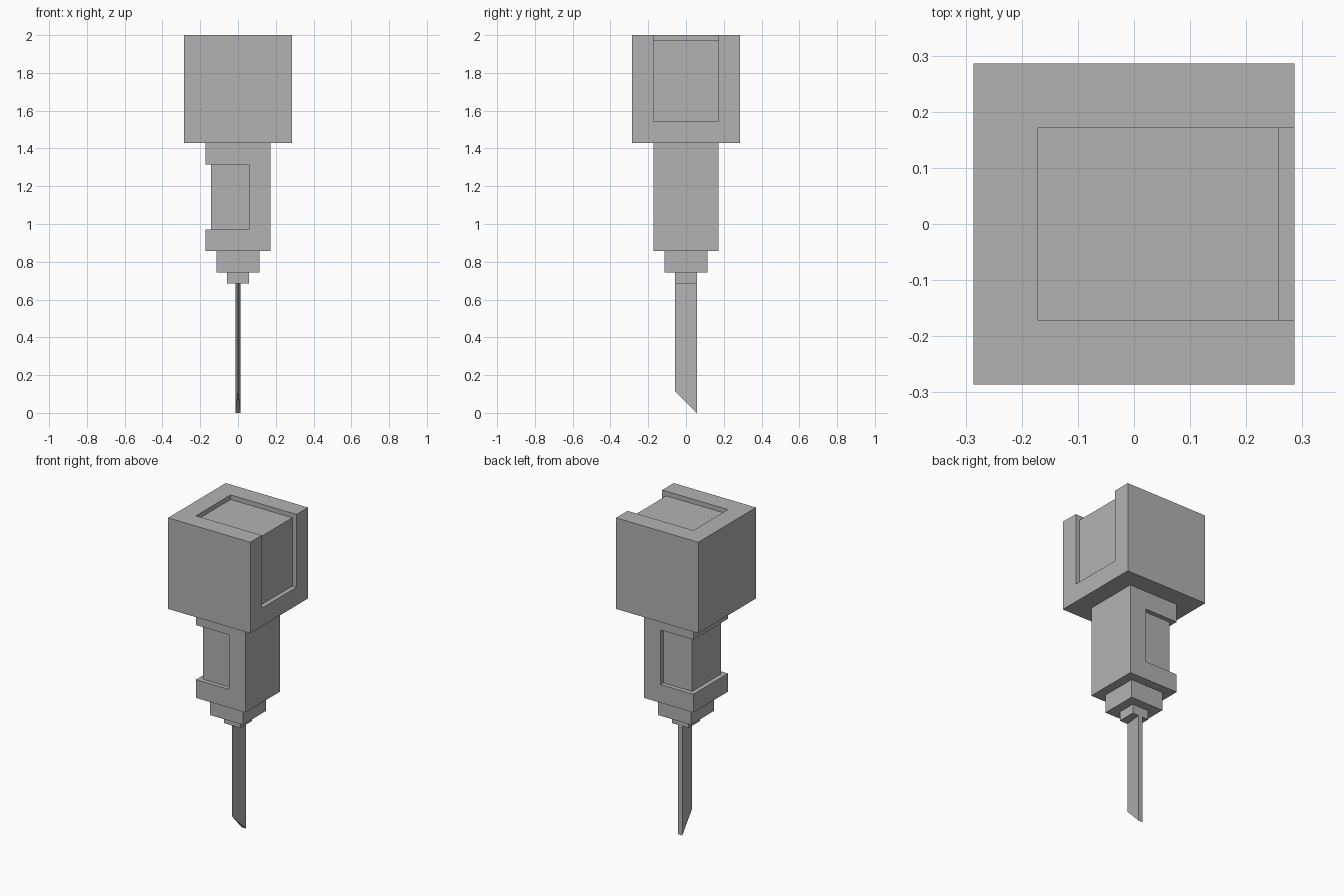
import bpy, bmesh
from mathutils import Vector

cube = bpy.data.objects.get("Cube")
if cube:
    bpy.data.objects.remove(cube, do_unlink=True)

U = 2 / 70  # one design unit: the model is 70 units tall

grey = bpy.data.materials.new("plain_grey")
grey.use_nodes = True
COLOUR = (0.448, 0.448, 0.448, 1)
grey.diffuse_color = COLOUR
grey.node_tree.nodes["Principled BSDF"].inputs["Base Color"].default_value = COLOUR


def prism(name, profile, lo, hi, axis="Z"):
    """Extrude a profile, in design units, along Z (xy profile) or Y (xz profile)."""
    def place(p, h):
        return Vector((p[0], p[1], h) if axis == "Z" else (p[0], h, p[1])) * U
    bm = bmesh.new()
    face = bm.faces.new([bm.verts.new(place(p, lo)) for p in profile])
    ext = bmesh.ops.extrude_face_region(bm, geom=[face])
    top = [g for g in ext["geom"] if isinstance(g, bmesh.types.BMVert)]
    bmesh.ops.translate(bm, verts=top, vec=place((0, 0), hi - lo))
    bmesh.ops.recalc_face_normals(bm, faces=bm.faces[:])
    mesh = bpy.data.meshes.new(name)
    bm.to_mesh(mesh)
    bm.free()
    mesh.materials.append(grey)
    obj = bpy.data.objects.new(name, mesh)
    bpy.context.collection.objects.link(obj)
    return obj


def block(name, half, lo, hi):
    square = [(-half, -half), (half, -half), (half, half), (-half, half)]
    return prism(name, square, lo, hi)


def carve(obj, cutter):
    """Subtract the cutter from the object, then discard the cutter."""
    cutter.hide_render = True
    mod = obj.modifiers.new("recess", "BOOLEAN")
    mod.operation, mod.solver, mod.object = "DIFFERENCE", "EXACT", cutter
    bpy.context.view_layer.update()
    graph = bpy.context.evaluated_depsgraph_get()
    mesh = bpy.data.meshes.new_from_object(obj.evaluated_get(graph))
    obj.modifiers.clear()
    obj.data = mesh
    bpy.data.objects.remove(cutter, do_unlink=True)


# Head with a shallow recess running over the top and down the +x side
head = block("head", 10, 50, 70)
over_corner = [(-6, 69), (9, 69), (9, 54), (12, 54), (12, 72), (-6, 72)]
carve(head, prism("head_cutter", over_corner, -6, 6, axis="Y"))

# Handle with a grip recess wrapped around three sides
handle = block("handle", 6, 30, 50)
wrap = [(2, -8), (2, -5), (-5, -5), (-5, 5), (2, 5), (2, 8), (-8, 8), (-8, -8)]
carve(handle, prism("grip_cutter", wrap, 34, 46))

# Stepped collars
block("upper_collar", 4, 26, 30)
block("lower_collar", 2, 24, 26)

# Wedge blade: sharp edge towards the front, tip slanting down to the back
blade = prism("blade", [(0, -2), (0.5, 2), (-0.5, 2)], 0, 24)
for v in blade.data.vertices:
    if v.co.y < 0 and v.co.z < U:
        v.co.z = 4 * U
